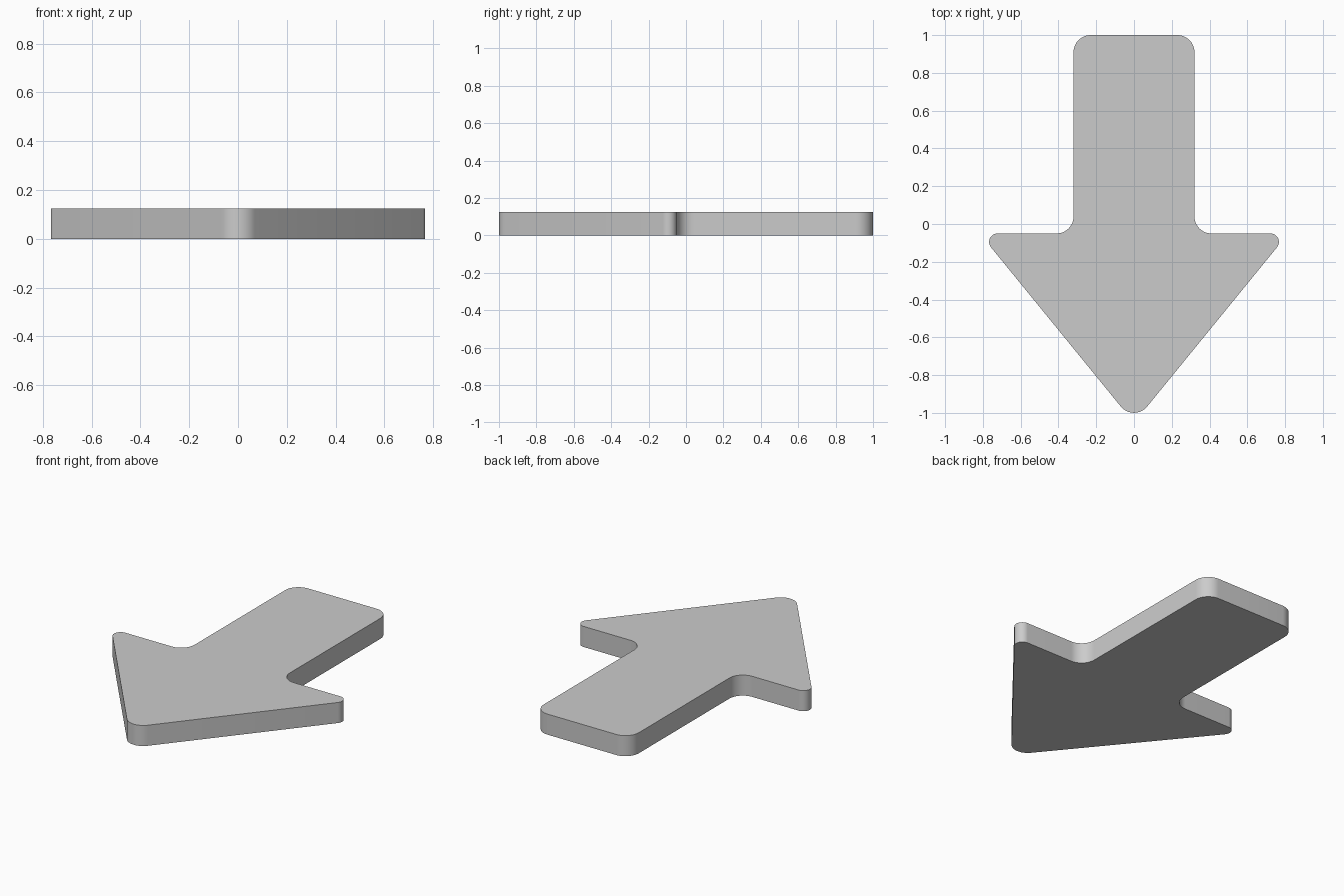
import bpy, bmesh, math
from mathutils import Vector

if "Cube" in bpy.data.objects:
    bpy.data.objects.remove(bpy.data.objects["Cube"])

THICKNESS = 0.125
SEGMENTS = 12

# Sharp outline corners of the right half, with fillet radius: (x, y, r)
half = [(0.32, 1.0, 0.09), (0.32, -0.05, 0.09), (0.817, -0.05, 0.045)]
tip = (0.0, -1.052, 0.09)
corners = half + [tip] + [(-x, y, r) for x, y, r in reversed(half)]


def fillet(prev, cur, nxt):
    """Points of the arc that rounds one outline corner."""
    p = Vector(cur[:2])
    r = cur[2]
    a = (Vector(prev[:2]) - p).normalized()
    b = (Vector(nxt[:2]) - p).normalized()
    half_angle = a.angle(b) / 2
    centre = p + (a + b).normalized() * r / math.sin(half_angle)
    start = p + a * r / math.tan(half_angle) - centre
    end = p + b * r / math.tan(half_angle) - centre
    sweep = math.pi - 2 * half_angle
    return [centre + (start * math.sin((1 - t) * sweep)
                      + end * math.sin(t * sweep)) / math.sin(sweep)
            for t in (i / SEGMENTS for i in range(SEGMENTS + 1))]


outline = []
for i, corner in enumerate(corners):
    outline += fillet(corners[i - 1], corner, corners[(i + 1) % len(corners)])

# Arrow plate: rounded outline extruded upward
bm = bmesh.new()
base = bm.faces.new([bm.verts.new((p.x, p.y, 0)) for p in outline])
top = bmesh.ops.extrude_face_region(bm, geom=[base], use_keep_orig=True)
bmesh.ops.translate(bm, vec=(0, 0, THICKNESS),
                    verts=[v for v in top["geom"] if isinstance(v, bmesh.types.BMVert)])
bmesh.ops.recalc_face_normals(bm, faces=bm.faces[:])
mesh = bpy.data.meshes.new("arrow")
bm.to_mesh(mesh)
bm.free()

arrow = bpy.data.objects.new("arrow", mesh)
bpy.context.collection.objects.link(arrow)
bpy.context.view_layer.objects.active = arrow
arrow.select_set(True)
bpy.ops.object.shade_smooth_by_angle(angle=math.radians(30))
